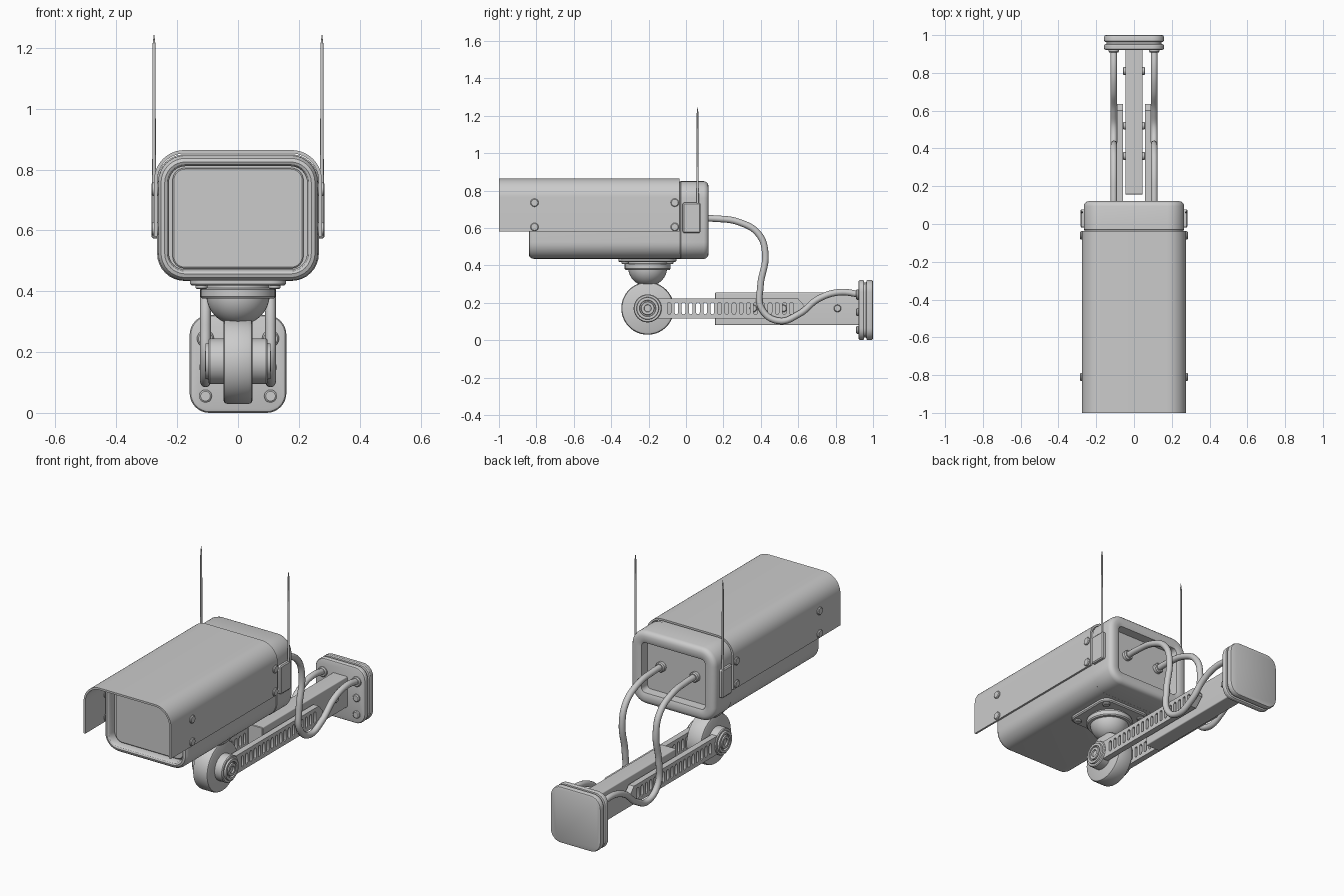
import bpy, bmesh
from math import pi, sin, cos, radians
from mathutils import Vector

if "Cube" in bpy.data.objects:
    bpy.data.objects.remove(bpy.data.objects["Cube"])


def smooth(ob):
    bpy.ops.object.select_all(action='DESELECT')
    ob.select_set(True)
    bpy.context.view_layer.objects.active = ob
    bpy.ops.object.shade_smooth_by_angle(angle=radians(32))


def skin(name, rings):
    """Bridge closed rings of points and cap both ends."""
    bm = bmesh.new()
    loops = [[bm.verts.new(p) for p in r] for r in rings]
    n = len(loops[0])
    for a, b in zip(loops, loops[1:]):
        for i in range(n):
            j = (i + 1) % n
            bm.faces.new((a[i], a[j], b[j], b[i]))
    bm.faces.new(loops[0])
    bm.faces.new(loops[-1])
    bmesh.ops.recalc_face_normals(bm, faces=bm.faces)
    me = bpy.data.meshes.new(name)
    bm.to_mesh(me)
    bm.free()
    ob = bpy.data.objects.new(name, me)
    bpy.context.collection.objects.link(ob)
    smooth(ob)
    return ob


def place(u, v, t, axis):
    return Vector({'X': (t, u, v), 'Y': (u, t, v), 'Z': (u, v, t)}[axis])


def corner(cu, cv, r, start, seg=8):
    return [(cu + r * cos(start + i * pi / 2 / seg), cv + r * sin(start + i * pi / 2 / seg))
            for i in range(seg + 1)]


def slab(name, sections, u0, u1, v0, v1, r, axis='Y'):
    """Rounded rectangle lofted along an axis; sections are (position, inset)."""
    rings = []
    for t, d in sections:
        q = max(r - d, 0.004)
        a, b, c, e = u0 + d + q, u1 - d - q, v0 + d + q, v1 - d - q
        pts = (corner(b, e, q, 0) + corner(a, e, q, pi / 2)
               + corner(a, c, q, pi) + corner(b, c, q, 1.5 * pi))
        rings.append([place(u, v, t, axis) for u, v in pts])
    return skin(name, rings)


def lathe(name, profile, u, v, axis, seg=40):
    """Round part; profile is (radius, position along axis)."""
    return skin(name, [[place(u + r * cos(2 * pi * i / seg), v + r * sin(2 * pi * i / seg), t, axis)
                        for i in range(seg)] for r, t in profile])


def to_mesh(ob):
    bpy.ops.object.select_all(action='DESELECT')
    ob.select_set(True)
    bpy.context.view_layer.objects.active = ob
    bpy.ops.object.convert(target='MESH')
    smooth(bpy.context.view_layer.objects.active)


# Camera housing with a raised front rim and a recessed window
slab('housing', [(-0.79, 0.036), (-0.826, 0.036), (-0.836, 0.03), (-0.84, 0.022), (-0.836, 0.01),
                 (-0.825, 0.002), (-0.815, 0), (-0.03, 0)], -0.263, 0.263, 0.435, 0.847, 0.09)
slab('window', [(-0.78, 0), (-0.797, 0), (-0.80, 0.004)], -0.215, 0.215, 0.475, 0.805, 0.04)

# Rear cap with rounded edge and recessed connector panel
slab('rear_cap', [(-0.032, 0.004), (-0.028, 0), (0.095, 0), (0.108, 0.004), (0.117, 0.013),
                  (0.121, 0.026), (0.121, 0.05), (0.115, 0.065), (0.065, 0.068)],
     -0.266, 0.266, 0.434, 0.85, 0.09)

# Sun hood: open U-shaped shell
def hood_line(w, top, r):
    return [(w, 0.58)] + corner(w - r, top - r, r, 0, 12) + corner(r - w, top - r, r, pi / 2, 12) + [(-w, 0.58)]

outline = hood_line(0.276, 0.864, 0.1) + hood_line(0.265, 0.853, 0.089)[::-1]
skin('sun_hood', [[(x, y, z) for x, z in outline] for y in (-1.0, -0.036)])

# Hood bolts, antennas and their side boxes
for s, side in ((-1, 'left'), (1, 'right')):
    for y in (-0.81, -0.06):
        for z in (0.605, 0.735):
            lathe(f'hood_bolt_{side}', [(0.022, s * 0.262), (0.022, s * 0.281), (0.018, s * 0.285)],
                  y, z, 'X', 20)
    slab(f'antenna_box_{side}', [(s * 0.255, 0), (s * 0.279, 0), (s * 0.284, 0.006)],
         -0.018, 0.078, 0.573, 0.735, 0.01, 'X')
    lathe(f'antenna_{side}', [(0.007, 0.70), (0.006, 0.80), (0.005, 1.21), (0.0008, 1.243)],
          s * 0.276, 0.062, 'Z', 12)

# Swivel mount under the housing
slab('mount_plate', [(0.44, 0), (0.424, 0), (0.418, 0.006)], -0.158, 0.158, -0.362, -0.05, 0.05, 'Z')
for x in (-0.12, 0.12):
    for y in (-0.325, -0.087):
        lathe('mount_bolt', [(0.02, 0.425), (0.02, 0.411), (0.016, 0.407)], x, y, 'Z', 20)
lathe('mount_collar', [(0.112, 0.42), (0.112, 0.41), (0.123, 0.406), (0.123, 0.382), (0.118, 0.376),
                       (0.1, 0.376)], 0, -0.205, 'Z')
lathe('mount_dome', [(0.104, 0.40)] + [(0.104 * cos(a * pi / 22), 0.388 - 0.1 * sin(a * pi / 22))
                                     for a in range(11)], 0, -0.205, 'Z')

# Pivot wheel and stepped hub
W = (-0.205, 0.17)
lathe('pivot_wheel', [(0.128, -0.048), (0.137, -0.044), (0.141, -0.034), (0.141, 0.034),
                      (0.137, 0.044), (0.128, 0.048)], *W, 'X', 56)
for s, side in ((-1, 'left'), (1, 'right')):
    lathe(f'pivot_hub_{side}', [(r, s * t) for r, t in (
        (0.075, 0.03), (0.075, 0.092), (0.071, 0.097), (0.06, 0.097), (0.058, 0.107), (0.044, 0.107),
        (0.042, 0.098), (0.036, 0.098), (0.034, 0.108), (0.02, 0.108), (0.018, 0.1))], *W, 'X')

# Central beam
slab('arm_beam', [(0.155, 0.003), (0.158, 0), (0.93, 0)], -0.046, 0.046, 0.08, 0.255, 0.006)

# Slotted side plates, drawn as filled curves with holes
plate = [(-0.2, 0.117), (0.585, 0.117), (0.635, 0.165), (0.635, 0.182), (0.6, 0.222), (-0.2, 0.222)]
slots = []
for i in range(18):
    y = -0.09 + i * 0.0385
    w = 0.01
    slots.append([(y + w * cos(a * pi / 4), 0.17 + (0.022 if a <= 4 else -0.022) + w * sin(a * pi / 4))
                  for a in range(5)]
                 + [(y - w * cos(a * pi / 4), 0.148 - w * sin(a * pi / 4)) for a in range(5)])
for s, side in ((-1, 'left'), (1, 'right')):
    cu = bpy.data.curves.new(f'arm_plate_{side}', 'CURVE')
    cu.dimensions = '2D'
    cu.fill_mode = 'BOTH'
    cu.extrude = 0.017
    for pts in [plate] + slots:
        sp = cu.splines.new('POLY')
        sp.points.add(len(pts) - 1)
        for p, (a, b) in zip(sp.points, pts):
            p.co = (a, b, 0, 1)
        sp.use_cyclic_u = True
    ob = bpy.data.objects.new(cu.name, cu)
    bpy.context.collection.objects.link(ob)
    ob.rotation_euler = (pi / 2, 0, pi / 2)
    ob.location.x = s * 0.074
    to_mesh(ob)
    # Spacer bolts joining plate and beam
    for y in (0.36, 0.52, 0.81):
        lathe(f'beam_bolt_{side}', [(0.02, s * 0.04), (0.02, s * 0.055), (0.016, s * 0.059)],
              y, 0.17, 'X', 16)

# Wall plate: two cushions with a groove between them
slab('wall_plate', [(0.921, 0.012), (0.924, 0.004), (0.93, 0), (0.945, 0), (0.951, 0.004), (0.953, 0.014),
                    (0.963, 0.014), (0.965, 0.004), (0.971, 0), (0.99, 0), (0.997, 0.003), (1.0, 0.01)],
     -0.159, 0.159, 0.0, 0.322, 0.065)
for s in (-1, 1):
    for z in (0.055, 0.15):
        lathe('wall_bolt', [(0.021, 0.93), (0.021, 0.914), (0.016, 0.91)], s * 0.107, z, 'Y', 20)

# Cables from rear panel to wall plate, with end sockets
path = [(0.05, 0.65), (0.15, 0.65), (0.286, 0.63), (0.39, 0.565), (0.424, 0.46), (0.398, 0.29),
        (0.404, 0.168), (0.495, 0.103), (0.605, 0.14), (0.71, 0.222), (0.82, 0.256), (0.94, 0.243)]
for s, side in ((-1, 'left'), (1, 'right')):
    cu = bpy.data.curves.new(f'cable_{side}', 'CURVE')
    cu.dimensions = '3D'
    cu.bevel_depth = 0.0175
    cu.bevel_resolution = 4
    cu.resolution_u = 8
    sp = cu.splines.new('BEZIER')
    sp.bezier_points.add(len(path) - 1)
    for p, (y, z) in zip(sp.bezier_points, path):
        p.co = (s * 0.107, y, z)
        p.handle_left_type = p.handle_right_type = 'AUTO'
    ob = bpy.data.objects.new(cu.name, cu)
    bpy.context.collection.objects.link(ob)
    to_mesh(ob)
    lathe(f'cable_socket_{side}', [(0.028, 0.06), (0.028, 0.082), (0.023, 0.088)], s * 0.107, 0.65, 'Y', 20)
    lathe(f'wall_socket_{side}', [(0.028, 0.93), (0.028, 0.914), (0.023, 0.908)], s * 0.107, 0.244, 'Y', 20)
